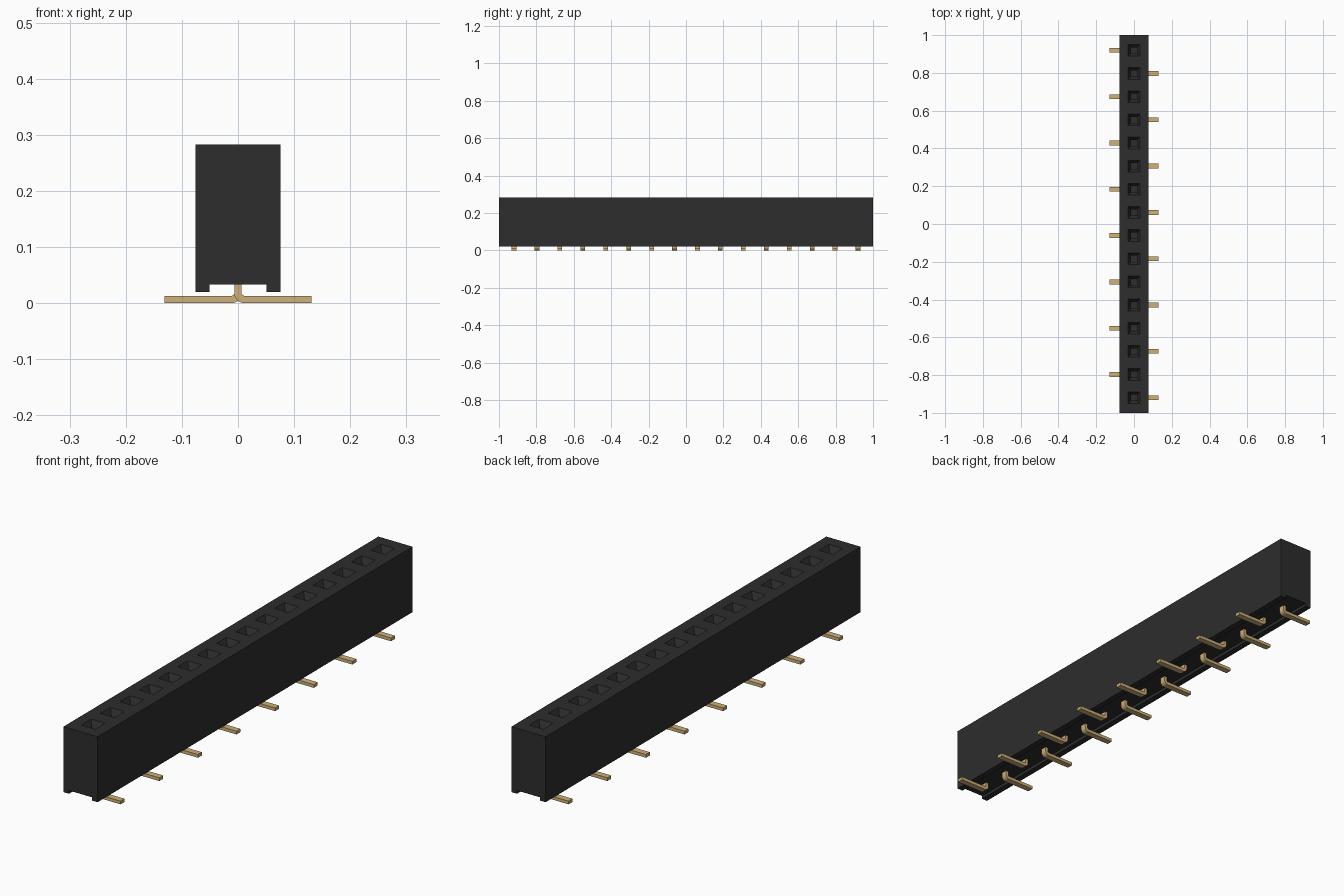
import bpy, bmesh
from math import sin, cos, pi

cube = bpy.data.objects.get("Cube")
if cube:
    bpy.data.objects.remove(cube, do_unlink=True)

COUNT = 16
PITCH = 0.1226
TOP = 0.283
CENTRES = [(i - (COUNT - 1) / 2) * PITCH for i in range(COUNT)]


def material(name, r, g, b):
    mat = bpy.data.materials.new(name)
    mat.use_nodes = True
    mat.diffuse_color = (r, g, b, 1)
    mat.node_tree.nodes["Principled BSDF"].inputs["Base Color"].default_value = (r, g, b, 1)
    return mat


black = material("black plastic", 0.027, 0.026, 0.026)
gold = material("gold metal", 0.62, 0.44, 0.19)


def finish(bm, name, mat):
    bmesh.ops.recalc_face_normals(bm, faces=bm.faces[:])
    mesh = bpy.data.meshes.new(name)
    bm.to_mesh(mesh)
    bm.free()
    mesh.materials.append(mat)
    obj = bpy.data.objects.new(name, mesh)
    bpy.context.collection.objects.link(obj)
    return obj


def loft(bm, profile, stations):
    """Sweep an x-z profile along y; returns the faces closing its last edge."""
    rings = [[bm.verts.new((x, y, z)) for x, z in profile] for y in stations]
    closing = []
    n = len(profile)
    for a, b in zip(rings, rings[1:]):
        for k in range(n):
            m = (k + 1) % n
            face = bm.faces.new((a[k], a[m], b[m], b[k]))
        closing.append(face)
    bm.faces.new(rings[0])
    bm.faces.new(rings[-1][::-1])
    return closing


# Housing: channelled underside, one top cell per contact
half = [(0.076, TOP), (0.076, 0.02), (0.051, 0.02), (0.051, 0.033)]
profile = [(-x, z) for x, z in half] + half[::-1]
stations = [-1] + [y + PITCH / 2 for y in CENTRES[:-1]] + [1]
bm = bmesh.new()
cells = loft(bm, profile, stations)
bmesh.ops.recalc_face_normals(bm, faces=bm.faces[:])

# Sockets: square rim, tapered lead-in, straight shaft
for cell, cy in zip(cells, CENTRES):
    for size, z in ((0.031, TOP), (0.016, TOP - 0.025), (0.016, 0.08)):
        cell.normal_update()
        bmesh.ops.inset_individual(bm, faces=[cell], thickness=0.001)
        mid = cell.calc_center_median()
        for v in cell.verts:
            v.co = (size if v.co.x > mid.x else -size,
                    cy + (size if v.co.y > mid.y else -size), z)
finish(bm, "housing", black)

# Bent pins: stem, rounded elbow and flat foot, alternating sides
T, R_IN, R_OUT, W = 0.013, 0.005, 0.018, 0.0125
cx = -T / 2 + R_OUT
arc = [pi + pi / 2 * k / 6 for k in range(7)]
outer = [(cx + R_OUT * cos(a), R_OUT + R_OUT * sin(a)) for a in arc]
inner = [(cx + R_IN * cos(a), R_OUT + R_IN * sin(a)) for a in reversed(arc)]
pin = [(-T / 2, 0.06)] + outer + [(0.131, 0), (0.131, T)] + inner + [(T / 2, 0.06)]
for i, cy in enumerate(CENTRES):
    side = 1 if i % 2 == 0 else -1
    bm = bmesh.new()
    loft(bm, [(side * x, z) for x, z in pin], [cy - W, cy + W])
    obj = finish(bm, f"pin_{i + 1:02d}", gold)
